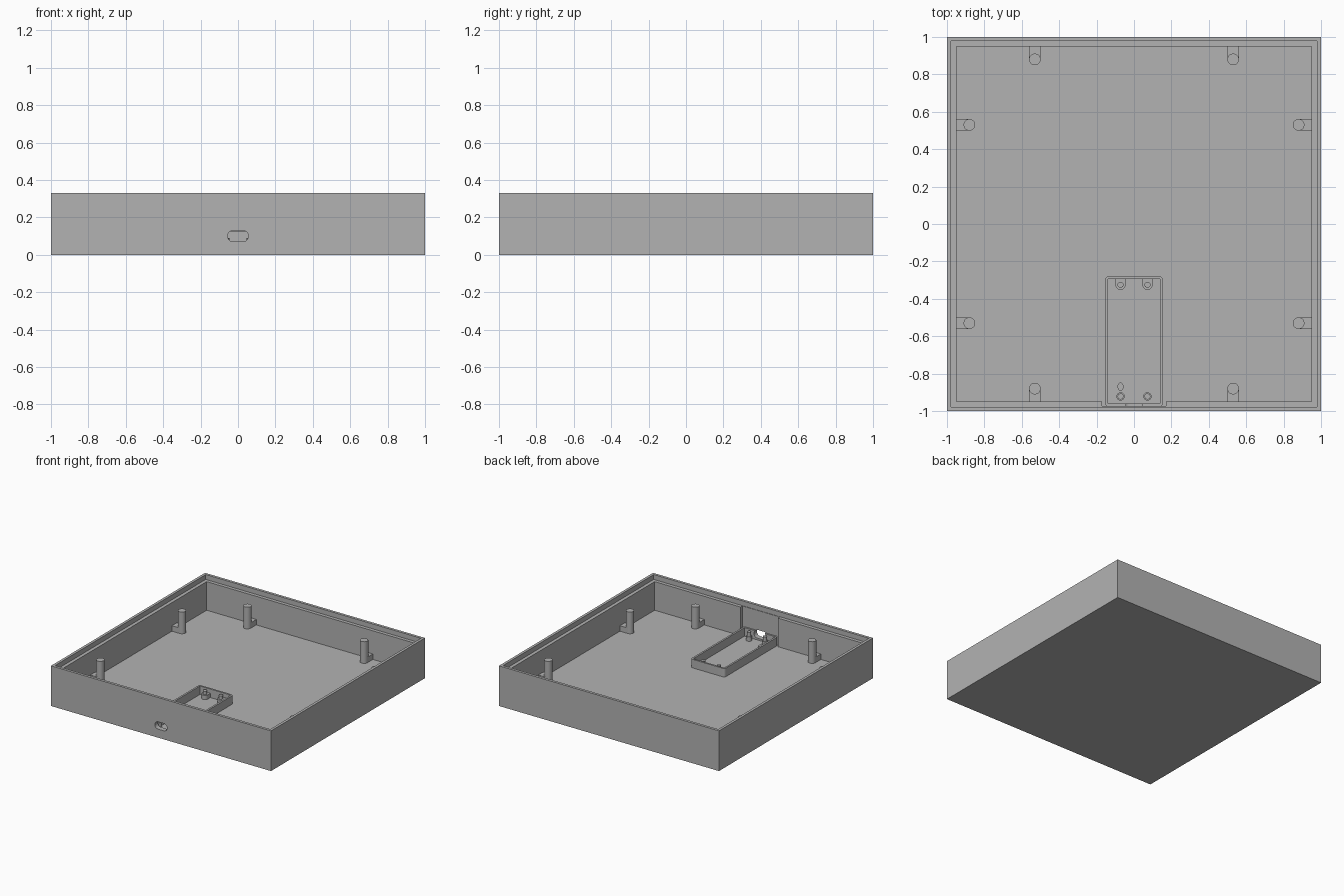
import bpy, bmesh, math
from mathutils import Matrix

if "Cube" in bpy.data.objects:
    bpy.data.objects.remove(bpy.data.objects["Cube"], do_unlink=True)

grey = bpy.data.materials.new("plain grey")
grey.use_nodes = True
grey.diffuse_color = (0.45, 0.45, 0.45, 1)
grey.node_tree.nodes["Principled BSDF"].inputs["Base Color"].default_value = grey.diffuse_color

FLOOR = 0.055
SUNK = FLOOR - 0.01
HEIGHT = 0.33


def prism(name, x0, x1, y0, y1, z0, z1, radius=0.0, steps=6):
    """Upright block with optionally rounded vertical corners."""
    pts = []
    corners = [(x1 - radius, y1 - radius), (x0 + radius, y1 - radius),
               (x0 + radius, y0 + radius), (x1 - radius, y0 + radius)]
    for i, (cx, cy) in enumerate(corners):
        for s in range(steps + 1 if radius else 1):
            a = math.pi / 2 * (i + s / steps)
            pts.append((cx + radius * math.cos(a), cy + radius * math.sin(a), z0))
    bm = bmesh.new()
    base = bm.faces.new([bm.verts.new(p) for p in pts])
    new = bmesh.ops.extrude_face_region(bm, geom=[base])["geom"]
    bmesh.ops.translate(bm, vec=(0, 0, z1 - z0),
                        verts=[v for v in new if isinstance(v, bmesh.types.BMVert)])
    bmesh.ops.remove_doubles(bm, verts=bm.verts, dist=1e-6)
    bmesh.ops.recalc_face_normals(bm, faces=bm.faces)
    mesh = bpy.data.meshes.new(name)
    bm.to_mesh(mesh)
    bm.free()
    mesh.materials.append(grey)
    obj = bpy.data.objects.new(name, mesh)
    bpy.context.collection.objects.link(obj)
    return obj


def smooth(obj):
    bpy.ops.object.select_all(action='DESELECT')
    obj.select_set(True)
    bpy.context.view_layer.objects.active = obj
    bpy.ops.object.shade_smooth_by_angle(angle=math.radians(30))


def cylinder(name, x, y, r, z0, z1, stretch=1.0):
    bm = bmesh.new()
    bmesh.ops.create_cone(bm, cap_ends=True, segments=32, radius1=r, radius2=r,
                          depth=z1 - z0,
                          matrix=Matrix.Translation((x, y, (z0 + z1) / 2))
                          @ Matrix.Diagonal((1, stretch, 1, 1)))
    mesh = bpy.data.meshes.new(name)
    bm.to_mesh(mesh)
    bm.free()
    mesh.materials.append(grey)
    obj = bpy.data.objects.new(name, mesh)
    bpy.context.collection.objects.link(obj)
    smooth(obj)
    return obj


def cut(obj, cutter):
    mod = obj.modifiers.new("cut", 'BOOLEAN')
    mod.operation = 'DIFFERENCE'
    mod.solver = 'EXACT'
    mod.object = cutter
    bpy.context.view_layer.update()
    bpy.context.view_layer.objects.active = obj
    bpy.ops.object.modifier_apply(modifier=mod.name)
    bpy.data.objects.remove(cutter, do_unlink=True)


def slot_cutter():
    """Stadium-shaped port opening running along y."""
    obj = prism("port_cutter", -0.055, 0.055, -0.03, 0.03, -0.1, 0.1, 0.029, 8)
    obj.data.transform(Matrix.Translation((0, -1, 0.1)) @ Matrix.Rotation(math.pi / 2, 4, 'X'))
    obj.hide_render = True
    return obj


# Tray: floor, walls, stepped rim, wall recess and port
tray = prism("tray", -1, 1, -1, 1, 0, HEIGHT)
cut(tray, prism("cavity_cutter", -0.95, 0.95, -0.95, 0.95, FLOOR, 0.5))
cut(tray, prism("rim_cutter", -0.978, 0.978, -0.978, 0.978, 0.29, 0.5))
cut(tray, prism("recess_cutter", -0.17, 0.17, -0.974, -0.9, FLOOR, 0.4))
cut(tray, slot_cutter())

# Board holder: rounded frame with the port passing through its front
frame = prism("board_frame", -0.155, 0.155, -0.976, -0.28, SUNK, 0.125, 0.02)
cut(frame, prism("pocket_cutter", -0.14, 0.14, -0.96, -0.295, 0, 0.3))
cut(frame, slot_cutter())
smooth(frame)

# Eight lid posts, each tied to its wall by a low block
D, S = 0.88, 0.53
for side in (-1, 1):
    for s in (-S, S):
        tag = ("left" if side > 0 else "right") + ("_back" if s > 0 else "_front")
        cylinder("side_post_" + tag, side * D, s, 0.031, SUNK, 0.233)
        a, b = sorted((side * D, side * 0.955))
        prism("side_post_block_" + tag, a, b, s - 0.031, s + 0.031, SUNK, 0.1)
        tag = ("back" if side > 0 else "front") + ("_left" if s > 0 else "_right")
        cylinder("end_post_" + tag, s, side * D, 0.031, SUNK, 0.233)
        prism("end_post_block_" + tag, s - 0.031, s + 0.031, a, b, SUNK, 0.1)

# Board supports with locating pins
for x, tag in ((-0.072, "right"), (0.072, "left")):
    cylinder("rear_support_" + tag, x, -0.325, 0.027, SUNK, 0.09)
    prism("rear_support_block_" + tag, x - 0.027, x + 0.027, -0.325, -0.29, SUNK, 0.09)
    cylinder("rear_pin_" + tag, x, -0.325, 0.016, SUNK, 0.118)
    cylinder("front_support_" + tag, x, -0.922, 0.022, SUNK, 0.09)
    cylinder("front_pin_" + tag, x, -0.922, 0.016, SUNK, 0.125)

# Small oval stud beside the front support
cylinder("oval_stud", -0.072, -0.87, 0.016, SUNK, 0.07, stretch=1.4)
